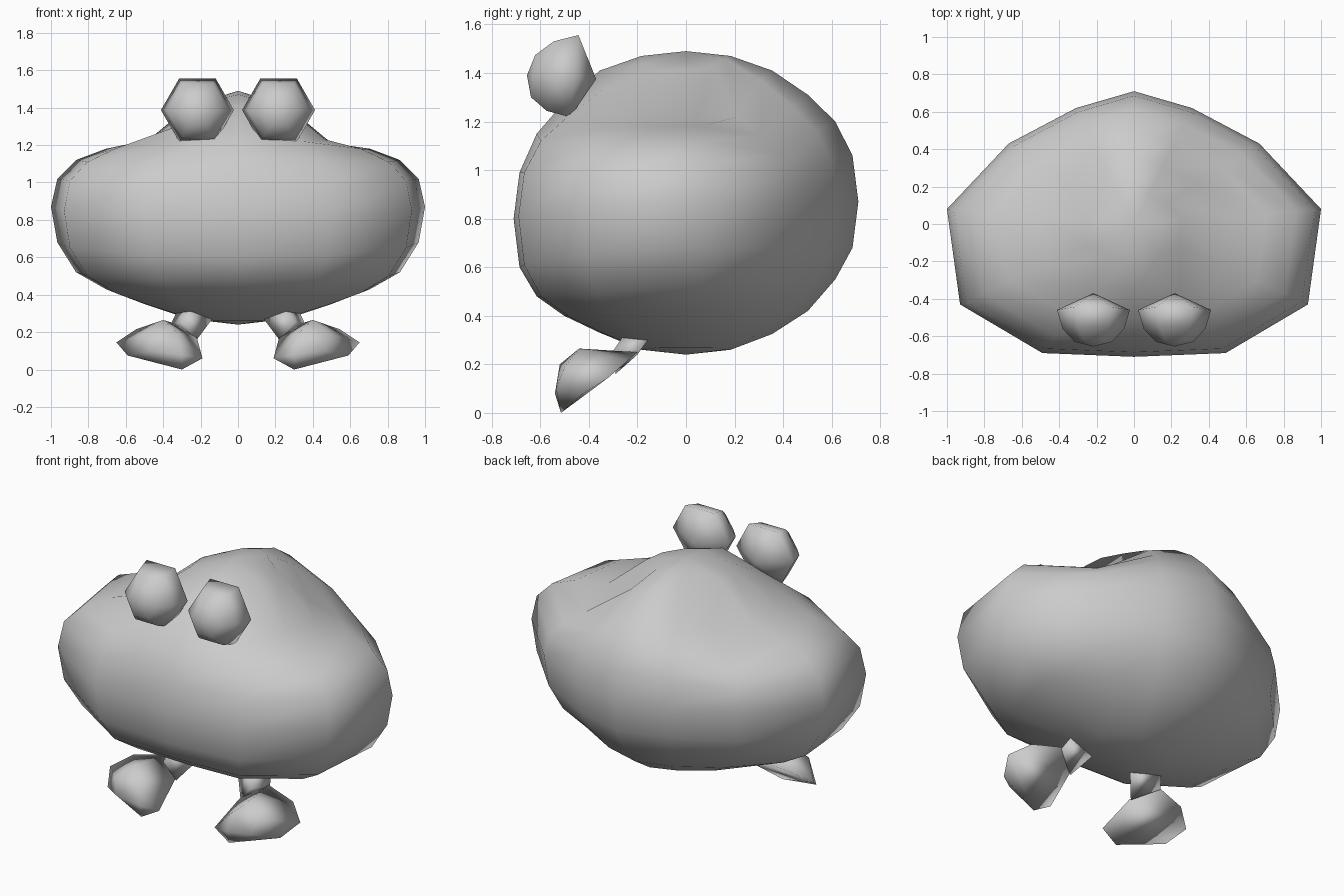
import bpy, bmesh
from math import sin, cos, pi

if "Cube" in bpy.data.objects:
    bpy.data.objects.remove(bpy.data.objects["Cube"])


def finish(name, bm):
    bmesh.ops.recalc_face_normals(bm, faces=bm.faces[:])
    for f in bm.faces:
        f.smooth = True
    me = bpy.data.meshes.new(name)
    bm.to_mesh(me)
    bm.free()
    ob = bpy.data.objects.new(name, me)
    bpy.context.collection.objects.link(ob)
    return ob


def loft(name, start, rings, end):
    """Closed skin through rings of points, capped by a pole at each end."""
    bm = bmesh.new()
    a, b = bm.verts.new(start), bm.verts.new(end)
    rs = [[bm.verts.new(p) for p in r] for r in rings]
    n = len(rs[0])
    for i in range(n):
        j = (i + 1) % n
        bm.faces.new((a, rs[0][i], rs[0][j]))
        bm.faces.new((b, rs[-1][j], rs[-1][i]))
        for lo, hi in zip(rs, rs[1:]):
            bm.faces.new((lo[i], lo[j], hi[j], hi[i]))
    return finish(name, bm)


def hull(name, pts, side):
    bm = bmesh.new()
    for x, y, z in pts:
        bm.verts.new((x * side, y, z))
    res = bmesh.ops.convex_hull(bm, input=bm.verts[:])
    loose = [v for v in bm.verts if not v.link_faces]
    bmesh.ops.delete(bm, geom=loose, context='VERTS')
    return finish(name, bm)


# Body: twelve meridians; each has its widest point and the heights of its 11 rows
meridians = [
    ((0, -.71), (.26, .33, .40, .48, .60, .80, .99, 1.15, 1.28, 1.41, 1.47)),
    ((.49, -.69), (.26, .33, .40, .48, .61, .81, .99, 1.12, 1.22, 1.33, 1.44)),
    ((.93, -.43), (.27, .34, .41, .50, .65, .85, 1.01, 1.11, 1.18, 1.23, 1.41)),
    ((1.0, .08), (.27, .35, .43, .52, .68, .87, 1.02, 1.12, 1.18, 1.21, 1.41)),
    ((.67, .43), (.27, .34, .43, .54, .68, .87, .99, 1.07, 1.14, 1.22, 1.43)),
    ((.31, .62), (.26, .33, .42, .55, .68, .87, 1.04, 1.16, 1.26, 1.37, 1.46)),
    ((0, .71), (.26, .325, .42, .55, .68, .87, 1.06, 1.20, 1.31, 1.41, 1.47)),
]
around = [(m, 1) for m in meridians] + [(m, -1) for m in meridians[5:0:-1]]
rows = []
for k in range(11):
    s = sin((k + 1) * pi / 12)
    rows.append([(m[0][0] * s * side, m[0][1] * s, m[1][k]) for m, side in around])
loft("body", (0, 0, .24), rows, (0, 0, 1.49))

# Feet and legs: faceted wedges with a sloping sole
foot = [(.19, -.50, .06), (.30, -.515, .0), (.59, -.43, .075), (.65, -.32, .145),
        (.545, -.24, .215), (.35, -.20, .25), (.22, -.30, .17), (.30, -.54, .08),
        (.46, -.535, .10), (.33, -.52, .20), (.49, -.50, .19), (.40, -.44, .265)]
leg = [(.22, -.29, .16), (.36, -.20, .24), (.30, -.30, .255),
       (.13, -.19, .28), (.32, -.14, .325), (.24, -.25, .33)]

for side, label in ((1, "right"), (-1, "left")):
    # Eye: six-sided dome facing forward with a shallow cone at the back
    rings = []
    for y, r in ((-.46, .195), (-.56, .165), (-.63, .10)):
        ring = []
        for i in range(6):
            a = i * pi / 3
            dz = r * sin(a)
            ring.append((side * .217 + r * cos(a), y + .1 * dz, 1.387 + dz))
        rings.append(ring)
    loft("eye_" + label, (side * .217, -.37, 1.375), rings, (side * .217, -.655, 1.39))
    hull("foot_" + label, foot, side)
    hull("leg_" + label, leg, side)
